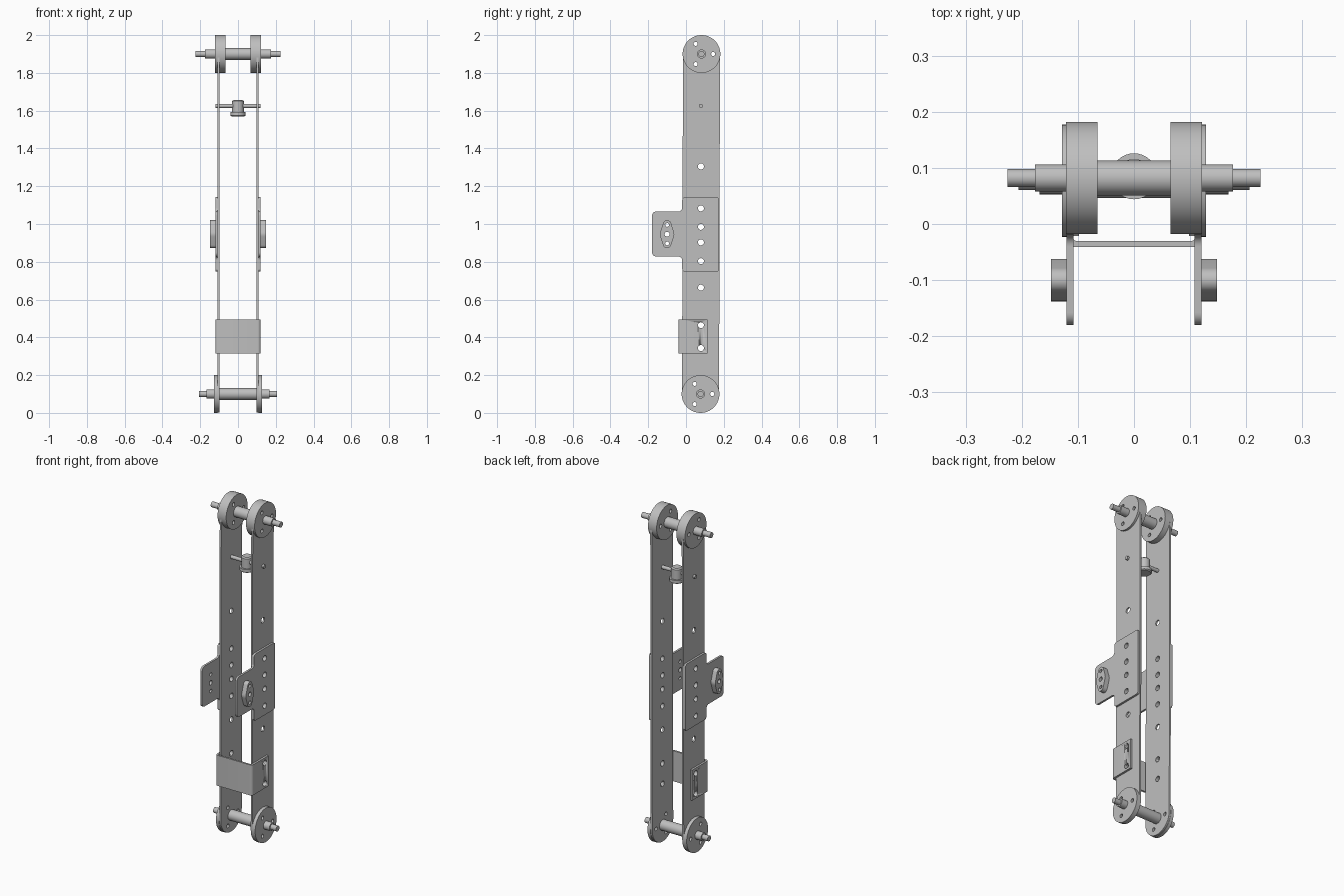
import bpy, bmesh, math
from mathutils import Matrix, Vector
from mathutils.geometry import convex_hull_2d

if "Cube" in bpy.data.objects:
    bpy.data.objects.remove(bpy.data.objects["Cube"])

steel = bpy.data.materials.new("grey_steel")
steel.use_nodes = True
GREY = (0.52, 0.52, 0.52, 1)
steel.diffuse_color = GREY
steel.node_tree.nodes["Principled BSDF"].inputs["Base Color"].default_value = GREY

Y_HOLE = 0.079                       # centre line of the rails
TOP, BOTTOM = (0.082, 1.90), (0.077, 0.10)   # axle centres (y, z)
# Axes for drawing in the YZ plane and extruding along x
SIDE = Matrix(((0, 0, 1, 0), (1, 0, 0, 0), (0, 1, 0, 0), (0, 0, 0, 1)))


def finish(name, mesh):
    mesh.materials.clear()
    mesh.materials.append(steel)
    ob = bpy.data.objects.new(name, mesh)
    bpy.context.collection.objects.link(ob)
    bpy.ops.object.select_all(action='DESELECT')
    ob.select_set(True)
    bpy.context.view_layer.objects.active = ob
    bpy.ops.object.shade_smooth_by_angle(angle=math.radians(30))
    return ob


def circle(c, r, n=24):
    return [(c[0] + r * math.cos(2 * math.pi * i / n),
             c[1] + r * math.sin(2 * math.pi * i / n)) for i in range(n)]


def hull(*circles):
    pts = [p for c in circles for p in circle(*c)]
    return [pts[i] for i in convex_hull_2d(pts)]


def rounded(corners, n=6):
    """Round right-angled corners given as (u, v, radius)."""
    out = []
    for i, (u, v, r) in enumerate(corners):
        p = Vector((u, v))
        a = (Vector(corners[i - 1][:2]) - p).normalized()
        b = (Vector(corners[(i + 1) % len(corners)][:2]) - p).normalized()
        for k in range(n + 1):
            t = math.pi / 2 * k / n
            out.append(tuple(p + r * (a * (1 - math.sin(t)) + b * (1 - math.cos(t)))))
    return out


def plate(name, outline, holes, lo, hi, axes=SIDE):
    """Flat outline with holes, extruded from lo to hi along its normal."""
    cu = bpy.data.curves.new(name, 'CURVE')
    cu.dimensions = '2D'
    cu.fill_mode = 'BOTH'
    cu.extrude = (hi - lo) / 2
    for loop in [outline] + holes:
        s = cu.splines.new('POLY')
        s.points.add(len(loop) - 1)
        for pt, (u, v) in zip(s.points, loop):
            pt.co = (u, v, 0, 1)
        s.use_cyclic_u = True
    tmp = bpy.data.objects.new(name + "_curve", cu)
    bpy.context.collection.objects.link(tmp)
    bpy.context.view_layer.update()
    mesh = bpy.data.meshes.new_from_object(
        tmp.evaluated_get(bpy.context.evaluated_depsgraph_get()))
    bpy.data.objects.remove(tmp)
    bm = bmesh.new()
    bm.from_mesh(mesh)
    bmesh.ops.remove_doubles(bm, verts=bm.verts, dist=1e-5)
    bmesh.ops.transform(bm, verts=bm.verts,
                        matrix=axes @ Matrix.Translation((0, 0, (lo + hi) / 2)))
    bmesh.ops.recalc_face_normals(bm, faces=bm.faces)
    bm.to_mesh(mesh)
    bm.free()
    return finish(name, mesh)


def lathe(name, profile, axes, n=32):
    """Turn (height, radius) pairs around the local z axis and cap the ends."""
    bm = bmesh.new()
    rings = [[bm.verts.new((*p, h)) for p in circle((0, 0), r, n)] for h, r in profile]
    for a, b in zip(rings, rings[1:]):
        for i in range(n):
            j = (i + 1) % n
            bm.faces.new((a[i], a[j], b[j], b[i]))
    bm.faces.new(rings[0])
    bm.faces.new(rings[-1])
    bmesh.ops.transform(bm, verts=bm.verts, matrix=axes)
    bmesh.ops.recalc_face_normals(bm, faces=bm.faces)
    mesh = bpy.data.meshes.new(name)
    bm.to_mesh(mesh)
    bm.free()
    return finish(name, mesh)


def bolt_holes(c):
    return [circle((c[0] + 0.062 * math.cos(a), c[1] + 0.062 * math.sin(a)), 0.011, 16)
            for a in (0, 2 * math.pi / 3, 4 * math.pi / 3)]


def row(heights, r=0.016):
    return [circle((Y_HOLE, z), r) for z in heights]


# Outlines shared by both sides
rail = hull((TOP, 0.098, 64), (BOTTOM, 0.098, 64))
rail_holes = (row((1.305, 1.083, 0.985, 0.903, 0.803, 0.663, 0.464, 0.343))
              + bolt_holes(TOP) + bolt_holes(BOTTOM))
bracket = rounded([(-0.02, 0.748, 0.015), (0.176, 0.748, 0.015), (0.176, 1.142, 0.015),
                   (-0.02, 1.142, 0.015), (-0.02, 1.066, 0.02), (-0.18, 1.066, 0.022),
                   (-0.18, 0.828, 0.022), (-0.02, 0.828, 0.02)])
BOSS = (-0.1, 0.946)
boss = hull((BOSS, 0.038, 32), ((-0.1, 0.998), 0.022, 24), ((-0.1, 0.894), 0.022, 24))
boss_holes = [circle(BOSS, 0.013)] + [circle((-0.1, 0.946 + d), 0.010) for d in (-0.049, 0.049)]

for side, s in (("left", 1), ("right", -1)):
    def pair(name, outline, holes, inner, outer):
        lo, hi = sorted((s * inner, s * outer))
        plate(f"{side}_{name}", outline, holes, lo, hi)

    pair("rail", rail, rail_holes, 0.098, 0.108)
    pair("upper_wheel", circle(TOP, 0.1, 64), bolt_holes(TOP), 0.065, 0.121)
    pair("lower_disc", circle(BOTTOM, 0.1, 64), bolt_holes(BOTTOM), 0.108, 0.128)
    pair("side_bracket", bracket, row((1.083, 0.985, 0.903, 0.803)) + boss_holes, 0.108, 0.12)
    pair("bracket_boss", boss, boss_holes, 0.12, 0.148)


# Stepped axles
def axle(name, centre, end, step, mid):
    half = [(mid, 0.031), (mid, 0.024), (step, 0.024), (step, 0.016), (end, 0.016)]
    profile = [(-x, r) for x, r in reversed(half)] + half
    lathe(name, profile, Matrix.Translation((0, *centre)) @ SIDE)


axle("upper_axle", TOP, 0.225, 0.176, 0.09)
axle("lower_axle", BOTTOM, 0.206, 0.168, 0.104)

# Cross rod with a flanged knob in the middle
lathe("cross_rod", [(-0.12, 0.011), (0.12, 0.011)],
      Matrix.Translation((0, Y_HOLE, 1.625)) @ SIDE, 20)
lathe("rod_knob", [(1.57, 0.035), (1.575, 0.041), (1.592, 0.041), (1.592, 0.031),
                   (1.650, 0.031), (1.656, 0.024)], Matrix.Translation((0, 0.085, 0)))

# U-shaped strap wrapping the front of the rails
strap_outline = rounded([(-0.12, 0.113, 0), (-0.12, -0.041, 0.016), (0.12, -0.041, 0.016),
                         (0.12, 0.113, 0), (0.108, 0.113, 0), (0.108, -0.03, 0.005),
                         (-0.108, -0.03, 0.005), (-0.108, 0.113, 0)])
strap_outline = [p for i, p in enumerate(strap_outline) if p != strap_outline[i - 1]]
strap = plate("front_strap", strap_outline, [], 0.315, 0.495, Matrix.Identity(4))
for z in (0.464, 0.343):
    cutter = lathe("strap_cutter", [(-0.2, 0.016), (0.2, 0.016)],
                   Matrix.Translation((0, Y_HOLE, z)) @ SIDE, 24)
    cutter.hide_render = True
    mod = strap.modifiers.new("hole", 'BOOLEAN')
    mod.operation = 'DIFFERENCE'
    mod.object = cutter
    bpy.context.view_layer.objects.active = strap
    bpy.ops.object.modifier_apply(modifier=mod.name)
    bpy.data.objects.remove(cutter)
